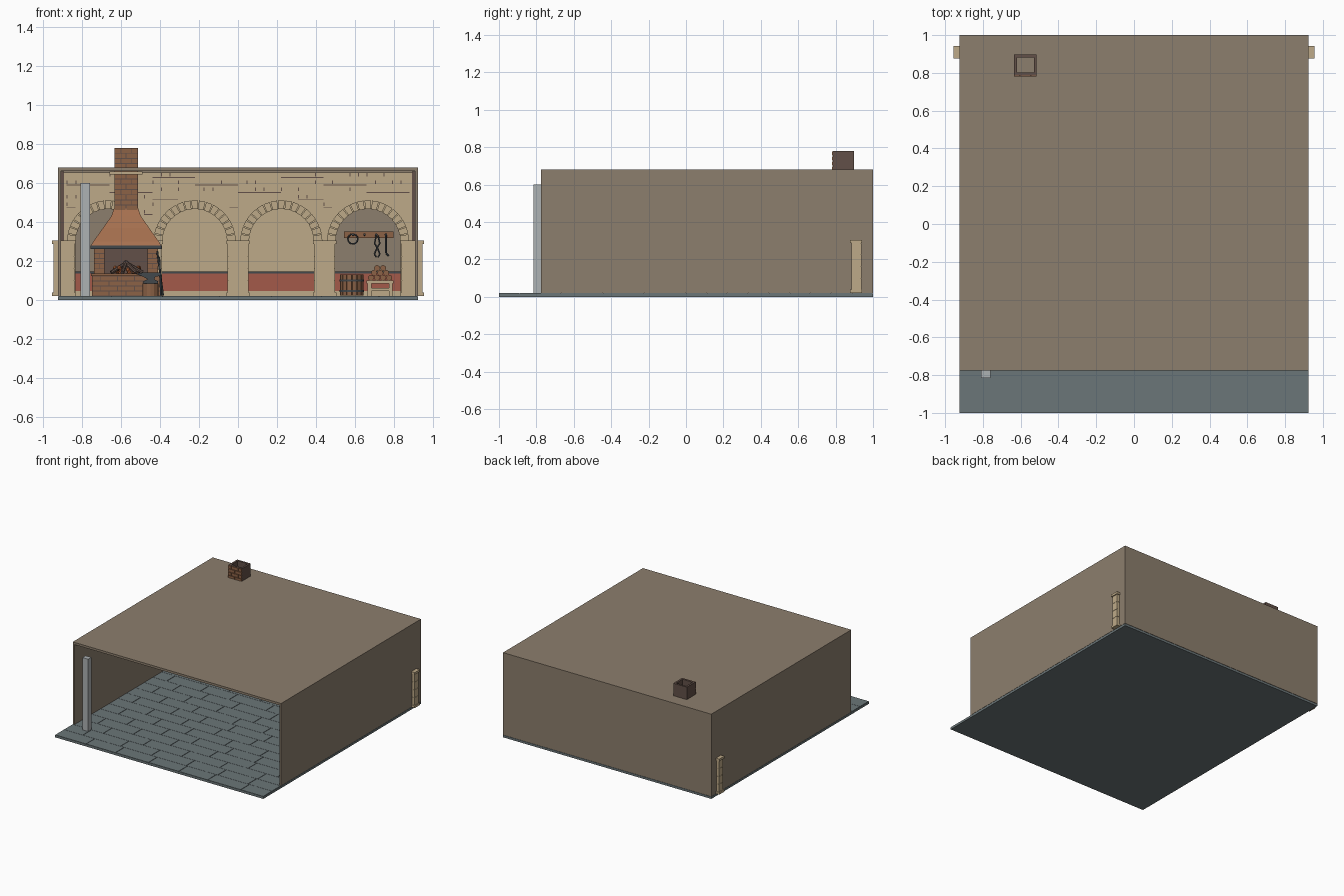
import bpy, bmesh, math, random
from mathutils import Vector, Matrix

random.seed(4)
if "Cube" in bpy.data.objects:
    bpy.data.objects.remove(bpy.data.objects["Cube"])


def material(name, hexcode):
    rgb = [int(hexcode[i:i + 2], 16) / 255 for i in (0, 2, 4)]
    lin = [c / 12.92 if c < 0.04 else ((c + 0.055) / 1.055) ** 2.4 for c in rgb] + [1]
    m = bpy.data.materials.new(name)
    m.use_nodes = True
    m.diffuse_color = lin
    m.node_tree.nodes["Principled BSDF"].inputs["Base Color"].default_value = lin
    return m


PLASTER = material("brown plaster", "8c7e6d")
STONE = material("tan sandstone", "beaa88")
SLATE = material("blue grey slate", "6b7678")
POST = material("light grey", "adb2b4")
BRICK = material("brick and wood brown", "8c6246")
RED = material("red panel", "a35a4a")
IRON = material("dark iron", "42484c")
SOOT = material("soot brown", "625048")
COPPER = material("copper hood", "a6704f")
EMBER = material("ember orange", "c06a3c")


def finish(name, bm, mat):
    me = bpy.data.meshes.new(name)
    bm.to_mesh(me)
    bm.free()
    me.materials.append(mat)
    ob = bpy.data.objects.new(name, me)
    bpy.context.collection.objects.link(ob)
    return ob


def boxes(name, mat, *items):
    """Each item is x0, x1, y0, y1, z0, z1."""
    bm = bmesh.new()
    for x0, x1, y0, y1, z0, z1 in items:
        m = Matrix.Translation(((x0 + x1) / 2, (y0 + y1) / 2, (z0 + z1) / 2))
        bmesh.ops.create_cube(bm, size=1, matrix=m @ Matrix.Diagonal((x1 - x0, y1 - y0, z1 - z0, 1)))
    return finish(name, bm, mat)


def rods(name, mat, r, *pairs, sides=8):
    """Round bars between pairs of points."""
    bm = bmesh.new()
    for a, b in pairs:
        a, b = Vector(a), Vector(b)
        d = b - a
        m = Matrix.Translation((a + b) / 2) @ d.to_track_quat('Z', 'Y').to_matrix().to_4x4()
        bmesh.ops.create_cone(bm, cap_ends=True, segments=sides, radius1=r, radius2=r, depth=d.length, matrix=m)
    return finish(name, bm, mat)


def slab(name, mat, profile, y0, y1):
    """Extrude an x-z outline from y0 to y1."""
    bm = bmesh.new()
    f = bm.faces.new([bm.verts.new((x, y0, z)) for x, z in profile])
    ext = bmesh.ops.extrude_face_region(bm, geom=[f])["geom"]
    bmesh.ops.translate(bm, vec=(0, y1 - y0, 0), verts=[v for v in ext if isinstance(v, bmesh.types.BMVert)])
    bmesh.ops.recalc_face_normals(bm, faces=bm.faces)
    return finish(name, bm, mat)


def flue(name, mat, rings, wall):
    """Hollow square tube through rings of x0, x1, y0, y1, z."""
    bm = bmesh.new()
    loops = [[bm.verts.new(p) for p in ((a, c, z), (b, c, z), (b, d, z), (a, d, z))] for a, b, c, d, z in rings]
    for lo, hi in zip(loops, loops[1:]):
        for i in range(4):
            j = (i + 1) % 4
            bm.faces.new((lo[i], lo[j], hi[j], hi[i]))
    ob = finish(name, bm, mat)
    ob.modifiers.new("wall", 'SOLIDIFY').thickness = wall
    return ob


def bricks(name, x0, x1, y, z0, z1, rows, count):
    """Thin staggered brick plates on a front face."""
    items, h, w = [], (z1 - z0) / rows, (x1 - x0) / count
    for r in range(rows):
        cuts = [x0] + [x0 + w * (i + (0.5 if r % 2 else 1)) for i in range(count)]
        cuts = [c for c in cuts if c < x1 - 0.005] + [x1]
        for a, b in zip(cuts, cuts[1:]):
            items.append((a + 0.001, b - 0.002, y - 0.006, y + 0.001, z0 + r * h + 0.002, z0 + (r + 1) * h - 0.002))
    return boxes(name, BRICK, *items)


# Floor: slab with staggered paving stones
W, T = 0.925, 0.015
boxes("floor_slab", SLATE, (-W, W, -1, 1, 0, 0.017))
paving, row, y = [], 0, -1.0
while y < 0.97:
    x, top = -W, min(y + 0.111, 1)
    first = True
    while x < W:
        nx = x + random.uniform(0.25, 0.36) * (0.5 if first and row % 2 else 1)
        nx, first = (W if nx > W - 0.08 else nx), False
        paving.append((x + 0.002, nx - 0.002, y + 0.001, top - 0.001, 0.016, 0.02))
        x = nx
    y, row = y + 0.111, row + 1
boxes("paving_stones", SLATE, *paving)

# Shell, open at the front, and the free standing post
F = -0.775
boxes("side_walls", PLASTER, (-W, T - W, F, 1, 0.02, 0.665), (W - T, W, F, 1, 0.02, 0.665))
boxes("back_wall", PLASTER, (-W, W, 1 - T, 1, 0.02, 0.665))
boxes("roof", PLASTER, (-W, W, F, 1, 0.662, 0.68))
boxes("front_post", POST, (-0.81, -0.76, -0.815, F, 0.02, 0.6))

# Arcade wall cut by four round arches
R, SPRING = 0.168, 0.3
centres = [-0.6675, -0.2225, 0.2225, 0.6675]
outline = [(-0.893, 0.02)]
for c in centres:
    outline += [(c - R, 0.02)]
    outline += [(c - R * math.cos(math.pi * i / 20), SPRING + R * math.sin(math.pi * i / 20)) for i in range(21)]
    outline += [(c + R, 0.02)]
outline += [(0.893, 0.02), (0.893, 0.655), (-0.893, 0.655)]
slab("arcade_wall", STONE, outline, 0.9, 0.94)
boxes("wall_side_trim", SOOT, *[(s - 0.0095, s + 0.0095, 0.9, 0.94, 0.3, 0.66) for s in (-0.9025, 0.9025)])
boxes("arch_infill", STONE, *[(c - 0.21, c + 0.21, 0.95, 0.985, 0.02, 0.51) for c in centres[1:3]])

# Arch stones
N = 17
for k, c in enumerate(centres):
    bm = bmesh.new()
    for i in range(N):
        a0, a1 = math.pi * (i + 0.06) / N, math.pi * (i + 0.94) / N
        ring = [(R - 0.002, a0), (0.211, a0), (0.211, a1), (R - 0.002, a1)]
        vs = [[bm.verts.new((c + r * math.cos(a), yy, SPRING + r * math.sin(a))) for r, a in ring] for yy in (0.89, 0.94)]
        bm.faces.new(vs[0])
        bm.faces.new(vs[1][::-1])
        for q in range(4):
            p = (q + 1) % 4
            bm.faces.new((vs[0][p], vs[0][q], vs[1][q], vs[1][p]))
    bmesh.ops.recalc_face_normals(bm, faces=bm.faces)
    finish(f"arch_stones_{k + 1}", bm, STONE)

# Pillars in stacked blocks with base and cap
for k, x in enumerate((-0.895, -0.445, 0, 0.445, 0.895)):
    items = [(x - 0.06, x + 0.06, 0.877, 0.942, a, a + 0.018) for a in (0.02, 0.287)]
    items += [(x - 0.054, x + 0.054, 0.884, 0.937, 0.038 + i * 0.0625, 0.098 + i * 0.0625) for i in range(4)]
    items += [(x - 0.052, x + 0.052, 0.886, 0.935, 0.03, 0.29)]
    boxes(f"pillar_{k + 1}", STONE, *items)

# Low panelling seen through the arches
boxes("dado_base", STONE, (-0.89, 0.89, 0.935, 0.985, 0.02, 0.045))
boxes("dado_panel", RED, (-0.89, 0.89, 0.942, 0.985, 0.045, 0.135))
boxes("dado_rail", IRON, (-0.89, 0.89, 0.938, 0.985, 0.135, 0.146))

# Joints in the wall above the arches
joints = []
for r in range(8):
    z = 0.36 + r * 0.038
    for i in range(40):
        x = -0.88 + i * 0.044
        if min(math.hypot(x + d - c, z - SPRING) for c in centres for d in (0, 0.044)) < 0.225:
            continue
        if (i // 5 + r) % 3 == 0:
            joints.append((x, x + 0.044, 0.897, 0.901, z, z + 0.004))
        if random.random() < 0.25:
            joints.append((x, x + 0.005, 0.897, 0.901, z + 0.008, z + 0.026))
boxes("wall_joints", SOOT, *joints)

# Forge: chimney, hood, hearth
CX = -0.575
CH = (CX - 0.06, CX + 0.06, 0.787, 0.897)
flue("chimney", SOOT, [CH + (0.45,), CH + (0.78,)], 0.022)
bricks("chimney_bricks", CH[0], CH[1], CH[2], 0.46, 0.78, 12, 2)
flue("ceiling_collar", STONE, [(CX - 0.085, CX + 0.085, 0.762, 0.9, z) for z in (0.645, 0.66)], 0.024)
hood = [(0.18, 0.64, 0.28), (0.168, 0.65, 0.3), (0.118, 0.72, 0.37), (0.076, 0.77, 0.43), (0.062, 0.785, 0.47)]
flue("hood", COPPER, [(CX - w, CX + w, yy, 0.898, z) for w, yy, z in hood], 0.008)
flue("hood_rim", IRON, [(CX - 0.183, CX + 0.183, 0.636, 0.899, z) for z in (0.262, 0.28)], 0.012)
boxes("hearth_core", SOOT, (-0.75, -0.4, 0.65, 0.899, 0.02, 0.125), (-0.74, -0.41, 0.88, 0.899, 0.125, 0.265))
boxes("hearth_top", BRICK, (-0.755, -0.395, 0.64, 0.899, 0.122, 0.134))
bricks("hearth_bricks", -0.75, -0.4, 0.65, 0.02, 0.122, 4, 4)
for side, x in (("right", -0.74), ("left", -0.465)):
    boxes(f"{side}_hearth_column_core", SOOT, (x, x + 0.055, 0.66, 0.89, 0.134, 0.264))
    bricks(f"{side}_hearth_column", x, x + 0.055, 0.66, 0.134, 0.264, 5, 1)

# Fire
logs = []
for i in range(7):
    a = i * 2 * math.pi / 7
    logs.append(((CX + 0.085 * math.cos(a), 0.78 + 0.075 * math.sin(a), 0.14), (CX - 0.01 * math.cos(a), 0.78, 0.195)))
rods("fire_logs", SOOT, 0.01, *logs)
bm = bmesh.new()
for i in range(24):
    p = (CX + random.uniform(-0.07, 0.07), 0.78 + random.uniform(-0.06, 0.07), random.uniform(0.138, 0.165))
    bmesh.ops.create_icosphere(bm, subdivisions=1, radius=0.013, matrix=Matrix.Translation(p))
finish("embers", bm, EMBER)

# Anvil on a stump, poker beside it
rods("anvil_stump", BRICK, 0.042, ((-0.45, 0.5, 0.02), (-0.45, 0.5, 0.085)), sides=14)
anvil = [(-0.485, 0.085), (-0.41, 0.085), (-0.41, 0.095), (-0.43, 0.105), (-0.425, 0.118), (-0.395, 0.125),
         (-0.395, 0.14), (-0.485, 0.14), (-0.53, 0.135), (-0.485, 0.118), (-0.465, 0.105), (-0.485, 0.095)]
slab("anvil", IRON, anvil, 0.48, 0.52)
rods("pokers", IRON, 0.005, ((-0.385, 0.6, 0.022), (-0.415, 0.635, 0.25)), ((-0.395, 0.58, 0.022), (-0.405, 0.635, 0.22)))

# Tool rack with hanging tools
boxes("rack_board", BRICK, (0.545, 0.8, 0.968, 0.985, 0.318, 0.352))
rods("rack_pegs", IRON, 0.006, *[((x, 0.94, 0.336), (x, 0.97, 0.334)) for x in (0.59, 0.65, 0.71, 0.76)])
shoe = [(0.59 + 0.026 * math.cos(a), 0.95, 0.312 + 0.026 * math.sin(a)) for a in [i * math.pi / 5 for i in range(11)]]
rods("hanging_ring", IRON, 0.004, *zip(shoe, shoe[1:]))
tongs = []
for s in (-1, 1):
    pts = [(0.715 + s * dx, 0.95, z) for dx, z in ((0.005, 0.33), (0.013, 0.29), (-0.003, 0.262), (-0.014, 0.235), (-0.004, 0.218))]
    tongs += list(zip(pts, pts[1:]))
rods("hanging_tongs", IRON, 0.004, *tongs)
rods("hanging_hook", IRON, 0.005, ((0.76, 0.95, 0.335), (0.76, 0.95, 0.24)), ((0.76, 0.95, 0.24), (0.775, 0.95, 0.225)))

# Barrel: staves in a ring, water and hoops
BX, BY = 0.585, 0.82
for i in range(14):
    a = 2 * math.pi * i / 14
    stave = boxes(f"barrel_stave_{i + 1}", BRICK, (0.05, 0.06, -0.0115, 0.0115, 0, 0.108))
    stave.matrix_world = Matrix.Translation((BX, BY, 0.022)) @ Matrix.Rotation(a, 4, 'Z')
rods("barrel_water", SLATE, 0.052, ((BX, BY, 0.022), (BX, BY, 0.11)), sides=14)
rods("barrel_hoops", IRON, 0.064, *[((BX, BY, z), (BX, BY, z + 0.01)) for z in (0.04, 0.095)], sides=14)

# Firewood stand with stacked logs
boxes("wood_stand", STONE, (0.66, 0.8, 0.75, 0.87, 0.085, 0.1),
      *[(x, x + 0.02, yy, yy + 0.02, 0.02, 0.09) for x in (0.665, 0.775) for yy in (0.755, 0.845)],
      (0.67, 0.79, 0.76, 0.77, 0.045, 0.06))
stack = [((0.73 + (i - (3 - r) / 2) * 0.031, 0.74, 0.113 + r * 0.025), (0.73 + (i - (3 - r) / 2) * 0.031, 0.88, 0.113 + r * 0.025))
         for r in range(3) for i in range(4 - r)]
rods("stacked_logs", BRICK, 0.0155, *stack)
